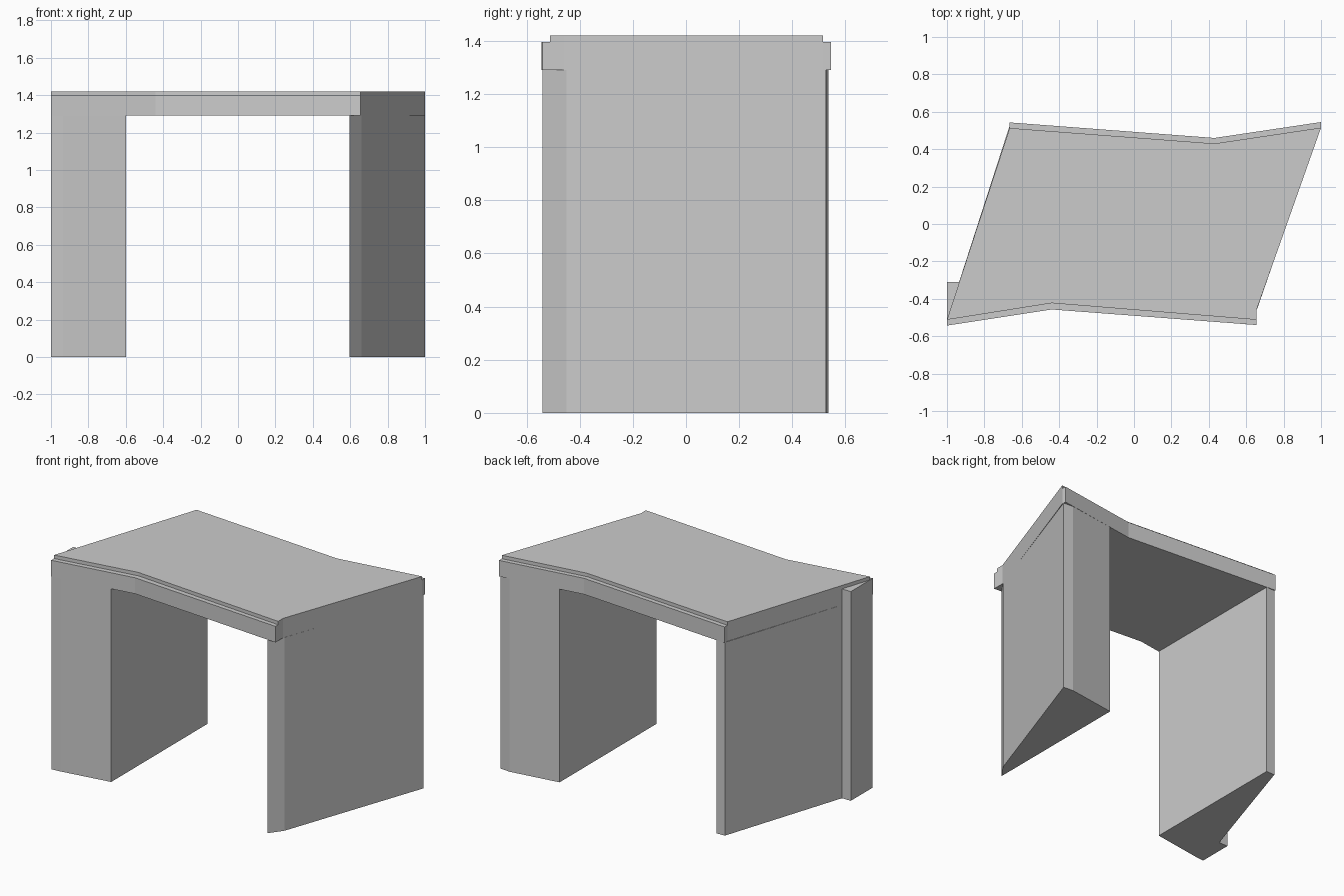
import bpy, bmesh

if "Cube" in bpy.data.objects:
    bpy.data.objects.remove(bpy.data.objects["Cube"])


def prism(name, outline, z0, z1):
    """Extrude a plan outline (counter-clockwise) from z0 up to z1."""
    bm = bmesh.new()
    face = bm.faces.new([bm.verts.new((x, y, z0)) for x, y in outline])
    ext = bmesh.ops.extrude_face_region(bm, geom=[face], use_keep_orig=True)
    for v in ext["geom"]:
        if isinstance(v, bmesh.types.BMVert):
            v.co.z = z1
    bmesh.ops.recalc_face_normals(bm, faces=bm.faces)
    mesh = bpy.data.meshes.new(name)
    bm.to_mesh(mesh)
    bm.free()
    obj = bpy.data.objects.new(name, mesh)
    bpy.context.collection.objects.link(obj)
    return obj


SOFFIT, LEDGE, TOP = 1.29, 1.397, 1.42

# Roof slab with bent front and back edges
prism("roof_slab", [
    (-1, -0.543), (-0.44, -0.457), (0.655, -0.54), (0.655, -0.46),
    (1, 0.515), (1, 0.545), (0.43, 0.46), (-0.665, 0.543),
    (-0.665, 0.513), (-1, -0.512)], SOFFIT, LEDGE)

# Thin cap, set back at the front and rear
prism("roof_cap", [
    (-1, -0.512), (-0.44, -0.423), (0.655, -0.512), (0.655, -0.46),
    (1, 0.515), (0.43, 0.43), (-0.665, 0.513)], LEDGE, TOP)

# Wedge-shaped side walls
prism("left_wall", [
    (-0.935, -0.533), (-0.6, -0.481), (-0.6, 0.537),
    (-0.662, 0.535), (-0.935, -0.31)], 0, SOFFIT)
prism("right_wall", [
    (0.595, -0.54), (0.66, -0.45), (1, 0.527),
    (0.93, 0.533), (0.595, 0.484)], 0, SOFFIT)

# Corner pier on the outside of the left wall
prism("corner_pier", [
    (-1, -0.54), (-0.935, -0.533), (-0.935, -0.31), (-1, -0.31)], 0, LEDGE)
